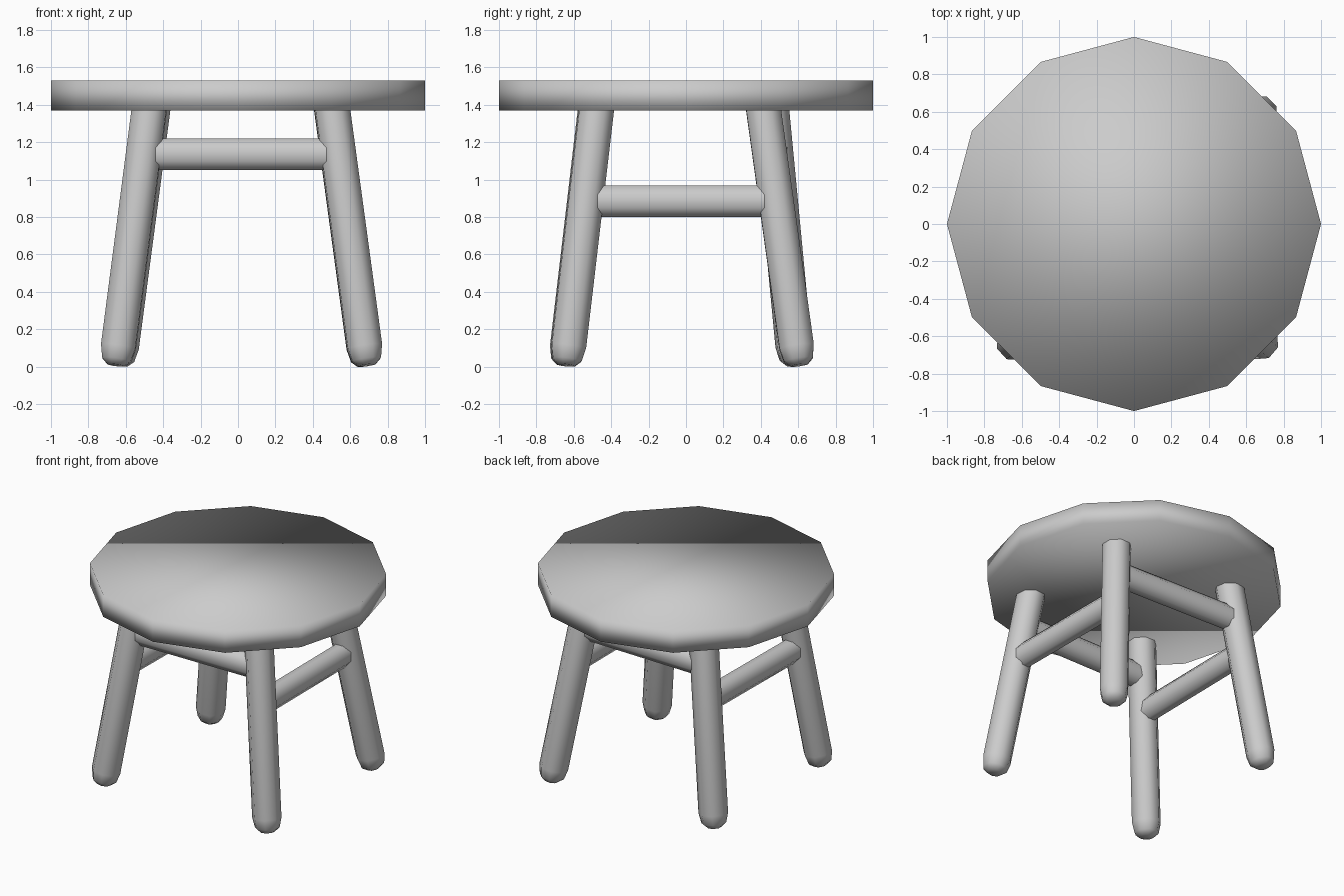
import bpy, bmesh, math
from mathutils import Vector

if "Cube" in bpy.data.objects:
    bpy.data.objects.remove(bpy.data.objects["Cube"])


def rod(name, start, end, rings, rx=1.0, ry=1.0, sides=8, turn=0.5, angle=60):
    """Lofted rod from start to end; rings = (distance along axis, radius)."""
    start, end = Vector(start), Vector(end)
    bm = bmesh.new()
    loops = []
    for d, r in rings:
        loop = []
        for i in range(sides):
            a = 2 * math.pi * (i + turn) / sides
            loop.append(bm.verts.new((r * rx * math.cos(a), r * ry * math.sin(a), d)))
        loops.append(loop)
    for lo, hi in zip(loops, loops[1:]):
        for i in range(sides):
            j = (i + 1) % sides
            bm.faces.new((lo[i], lo[j], hi[j], hi[i]))
    bm.faces.new(loops[0][::-1])
    bm.faces.new(loops[-1])
    mesh = bpy.data.meshes.new(name)
    bm.to_mesh(mesh)
    bm.free()
    ob = bpy.data.objects.new(name, mesh)
    bpy.context.collection.objects.link(ob)
    axis = end - start
    ob.rotation_mode = 'QUATERNION'
    ob.rotation_quaternion = axis.to_track_quat('Z', 'Y')
    ob.location = start
    bpy.ops.object.select_all(action='DESELECT')
    ob.select_set(True)
    bpy.context.view_layer.objects.active = ob
    bpy.ops.object.shade_smooth_by_angle(angle=math.radians(angle))
    return ob


# Seat: twelve-sided slab
rod("seat", (0, 0, 1.37), (0, 0, 1.53), [(0, 1.0), (0.16, 1.0)],
    sides=12, turn=0, angle=180)

# Legs: floor point and point under the seat for each slightly uneven leg
legs = {
    "front_left": ((-0.652, -0.645), (-0.475, -0.485)),
    "front_right": ((0.690, -0.640), (0.505, -0.480)),
    "back_right": ((0.685, 0.605), (0.500, 0.415)),
    "back_left": ((-0.640, 0.585), (-0.460, 0.455)),
}
axes = {}
for key, (foot, top) in legs.items():
    a = Vector((*foot, 0.008))
    b = Vector((*top, 1.37))
    b += (b - a) * 0.03
    axes[key] = (a, b)
    length = (b - a).length
    rod(key + "_leg", a, b,
        [(0, 0.05), (0.03, 0.084), (0.10, 0.1), (length, 0.1)])


def on_leg(key, z):
    a, b = axes[key]
    return a.lerp(b, (z - a.z) / (b.z - a.z))


# Stretchers: high pair front and back, low pair on the sides
bars = [
    ("front", "front_left", "front_right", 1.135),
    ("back", "back_left", "back_right", 1.135),
    ("left", "front_left", "back_left", 0.885),
    ("right", "front_right", "back_right", 0.885),
]
for name, p, q, z in bars:
    a, b = on_leg(p, z), on_leg(q, z)
    rod(name + "_stretcher", a, b, [(0, 0.091), ((b - a).length, 0.091)], rx=0.8)
